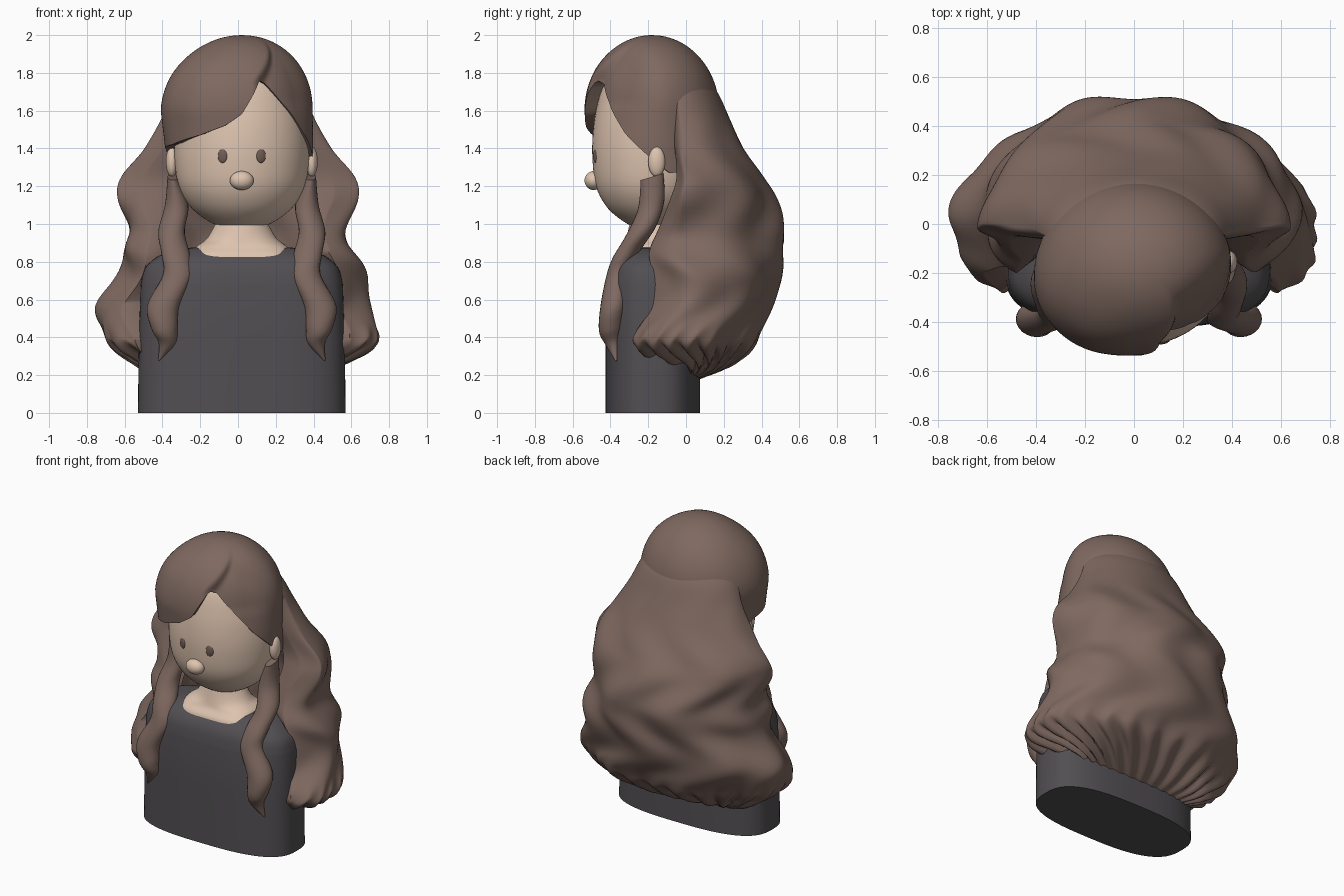
import bpy, bmesh, math
from math import sin, cos, pi, radians, sqrt, copysign

if "Cube" in bpy.data.objects:
    bpy.data.objects.remove(bpy.data.objects["Cube"])


def material(name, rgb):
    m = bpy.data.materials.new(name)
    m.use_nodes = True
    m.diffuse_color = (*rgb, 1)
    m.node_tree.nodes["Principled BSDF"].inputs["Base Color"].default_value = (*rgb, 1)
    return m


HAIR = material("brown hair", (0.21, 0.14, 0.117))
SKIN = material("skin", (0.73, 0.55, 0.43))
CLOTH = material("charcoal cloth", (0.084, 0.078, 0.084))
EYE = material("brown eye", (0.165, 0.108, 0.09))
CX, CY = 0.02, -0.175   # body axis


def finish(obj, mat, angle=40):
    obj.data.materials.clear()
    obj.data.materials.append(mat)
    bpy.ops.object.select_all(action="DESELECT")
    obj.select_set(True)
    bpy.context.view_layer.objects.active = obj
    bpy.ops.object.shade_smooth_by_angle(angle=radians(angle))
    return obj


def loft(name, rings, mat, caps=True, angle=40):
    """Skin closed rings of equal length."""
    bm = bmesh.new()
    rows = [[bm.verts.new(p) for p in r] for r in rings]
    n = len(rows[0])
    for a, b in zip(rows, rows[1:]):
        for i in range(n):
            j = (i + 1) % n
            bm.faces.new((a[i], a[j], b[j], b[i]))
    if caps:
        bm.faces.new(rows[0])
        bm.faces.new(rows[-1])
    bmesh.ops.remove_doubles(bm, verts=bm.verts[:], dist=0.0001)
    bmesh.ops.recalc_face_normals(bm, faces=bm.faces[:])
    mesh = bpy.data.meshes.new(name)
    bm.to_mesh(mesh)
    bm.free()
    obj = bpy.data.objects.new(name, mesh)
    bpy.context.collection.objects.link(obj)
    return finish(obj, mat, angle)


def smooth_rows(keys, steps):
    """Catmull-Rom interpolation through tuples of numbers."""
    out = []
    for i in range(len(keys) - 1):
        quad = [keys[max(0, min(len(keys) - 1, i + k))] for k in (-1, 0, 1, 2)]
        for s in range(steps):
            t = s / steps
            out.append([0.5 * (2 * b + (c - a) * t + (2 * a - 5 * b + 4 * c - d) * t * t
                               + (3 * b - a - 3 * c + d) * t ** 3) for a, b, c, d in zip(*quad)])
    return out + [list(keys[-1])]


def lerp_table(table, x):
    for (x0, y0), (x1, y1) in zip(table, table[1:]):
        if x <= x1:
            return y0 + (y1 - y0) * (x - x0) / (x1 - x0)
    return table[-1][1]


def step(a, b, x):
    """Smooth ramp from 0 at a to 1 at b; a may be above b."""
    t = max(0, min(1, (x - a) / (b - a)))
    return t * t * (3 - 2 * t)


def ring(z, rx, ry, power=2.0, n=72):
    """Superellipse around the body axis; a higher power is squarer."""
    pts = []
    for i in range(n):
        c, s = cos(2 * pi * i / n), sin(2 * pi * i / n)
        pts.append((CX + rx * copysign(abs(c) ** (2 / power), c),
                    CY + ry * copysign(abs(s) ** (2 / power), s), z))
    return pts


def ball(name, loc, size, mat):
    bpy.ops.mesh.primitive_uv_sphere_add(segments=32, ring_count=16, location=loc)
    obj = bpy.context.object
    obj.name = name
    obj.scale = size
    return finish(obj, mat, 60)


# Torso with rounded shoulders
torso_rows = [(0.68, 0.535, 0.247), (0.76, 0.515, 0.232), (0.81, 0.47, 0.205),
              (0.845, 0.41, 0.165), (0.87, 0.32, 0.12), (0.88, 0.15, 0.05)]
loft("torso", [ring(0, 0.55, 0.25, 2.8), ring(0.4, 0.545, 0.25, 2.8)]
     + [ring(*r, 2.8) for r in smooth_rows(torso_rows, 4)], CLOTH)

# Neck, squared off at its base, and head
neck_rows = [(0.8, 0.25, 0.195, 4), (0.84, 0.25, 0.185, 4), (0.88, 0.24, 0.155, 3),
             (0.93, 0.18, 0.14, 2), (1.06, 0.11, 0.11, 2)]
loft("neck", [ring(*r) for r in smooth_rows(neck_rows, 5)], SKIN)
head_profile = [(0.97, 0.001), (0.98, 0.1), (1.03, 0.2), (1.1, 0.28), (1.2, 0.335), (1.33, 0.355),
                (1.46, 0.355), (1.6, 0.335), (1.75, 0.285), (1.85, 0.17), (1.89, 0.001)]
loft("head", [ring(z, r, r * 0.9) for z, r in smooth_rows(head_profile, 4)], SKIN, angle=60)

# Face
ball("nose", (CX, -0.49, 1.23), (0.063, 0.047, 0.05), SKIN)
for side, label in ((1, "left"), (-1, "right")):
    ball(label + "_ear", (CX + side * 0.37, -0.155, 1.33), (0.032, 0.045, 0.08), SKIN)
    eye = ball(label + "_eye", (CX + side * 0.102, -0.479, 1.36), (0.026, 0.011, 0.037), EYE)
    eye.rotation_euler = (0, 0, side * 0.28)

# Front locks: tapered wavy tubes (offset, depth, height, half width, half depth)
lock_path = [(0.365, -0.18, 1.25, 0.028, 0.06), (0.345, -0.185, 1.1, 0.062, 0.07),
             (0.372, -0.24, 0.96, 0.07, 0.08), (0.35, -0.315, 0.84, 0.075, 0.075),
             (0.34, -0.365, 0.73, 0.077, 0.06), (0.415, -0.385, 0.57, 0.085, 0.07),
             (0.41, -0.395, 0.45, 0.07, 0.065), (0.395, -0.385, 0.37, 0.045, 0.04),
             (0.44, -0.37, 0.275, 0.004, 0.004)]
for side, label in ((1, "left"), (-1, "right")):
    rings = []
    for x, y, z, rx, ry in smooth_rows(lock_path, 6):
        rings.append([(CX + side * (x + rx * cos(a)), y + ry * sin(a), z + 0.3 * ry * sin(a))
                      for a in (2 * pi * i / 24 for i in range(24))])
    loft(label + "_front_lock", rings, HAIR, angle=60)

# Fringe and crown: a shell whose hem height follows the parting
hem = [(-180, 1.3), (-115, 1.3), (-90, 1.4), (-60, 1.42), (-30, 1.47), (-10, 1.52), (3, 1.58),
       (11, 1.68), (17, 1.76), (24, 1.74), (48, 1.59), (64, 1.48), (82, 1.385), (105, 1.27), (180, 1.3)]


def cap_point(az, t, inset=1.0):
    z = 2.0 - (2.0 - lerp_table(hem, az)) * t ** 1.7
    h = min(1, (2.0 - z) / 0.4)
    r = 0.4 * sqrt(max(0, 1 - (1 - h) ** 2))
    r -= max(0, 1.6 - z) * 0.12 * step(30, -30, az)
    # swept side swells forward
    r += 0.025 * step(-110, -55, az) * step(5, -40, az) * step(0.2, 0.6, t)
    # the side beyond the parting hugs the head
    part = 17 + 35 * max(0, (z - 1.76) / 0.24)
    hug = step(part - 6, part + 8, az) * step(105, 55, az) * step(0.05, 0.6, t)
    close = max(r * 0.83, lerp_table(head_profile, z) + 0.01)
    r = (r + (close - r) * hug) * inset
    a = radians(az)
    return (CX * (1 - h) + CX * h * hug + r * sin(a), CY - 0.005 - 0.89 * r * cos(a), z)


azimuths = [-180 + 2 * i for i in range(180)]
cap_rings = [[cap_point(a, i / 28) for a in azimuths] for i in range(29)]
cap_rings.append([cap_point(a, 1, 0.97) for a in azimuths])
cap_rings.append([cap_point(a, 0.985, 0.78) for a in azimuths])
loft("fringe_and_crown", cap_rings, HAIR, caps=False, angle=60)

# Long back hair: thick crescent rings (height, half width, back, front edge)
back_rows = [(1.86, 0.14, -0.02, -0.1), (1.78, 0.26, 0.09, -0.09), (1.7, 0.34, 0.165, -0.08),
             (1.55, 0.41, 0.235, -0.07), (1.4, 0.5, 0.31, -0.06), (1.25, 0.61, 0.4, -0.05),
             (1.14, 0.628, 0.465, -0.08),
             (0.97, 0.58, 0.525, -0.15), (0.84, 0.62, 0.515, -0.2), (0.7, 0.665, 0.49, -0.17),
             (0.55, 0.725, 0.445, -0.2), (0.42, 0.735, 0.4, -0.27), (0.35, 0.7, 0.36, -0.28),
             (0.28, 0.57, 0.26, -0.2), (0.22, 0.45, 0.15, -0.1), (0.16, 0.3, 0.03, -0.04)]
SPREAD, N = radians(128), 120


def back_ring(z, w, yb, yf):
    # widest point lies well behind the front edge lower down
    yc = yf + 0.05 * step(1.9, 1.5, z) + 0.17 * step(1.2, 0.8, z) * step(0.15, 0.3, z)
    amp = 0.02 * step(1.75, 1.1, z) * step(0.15, 0.35, z)
    pleat = 0.012 * step(0.5, 0.3, z) * step(0.15, 0.28, z)
    lean = 0.025 * cos(15.7 * (z - 0.365)) * step(1.0, 0.8, z)
    outer = []
    for i in range(N + 1):
        a = SPREAD * (2 * i / N - 1)
        depth = (yb - yc) if cos(a) > 0 else (yc - yf) / -cos(SPREAD)
        # locks meander together, so their ridges zigzag down the back
        sway = 1.7 * sin(z * 12)
        wave = amp * (1 - 0.5 * sin(a) ** 2) * sin(8 * a + sway) + pleat * sin(26 * a + sway)
        drop = 2 * pleat * sin(26 * a + sway + 1)
        k = 1 + wave / 0.6
        outer.append((lean + w * sin(a) * k, yc + depth * cos(a) * k, z + drop))
    inner = [(x * 0.74, yc + 0.55 * (y - yc), zz) for x, y, zz in reversed(outer)]
    return outer + inner


loft("back_hair", [back_ring(*r) for r in smooth_rows(back_rows, 6)], HAIR, angle=70)
